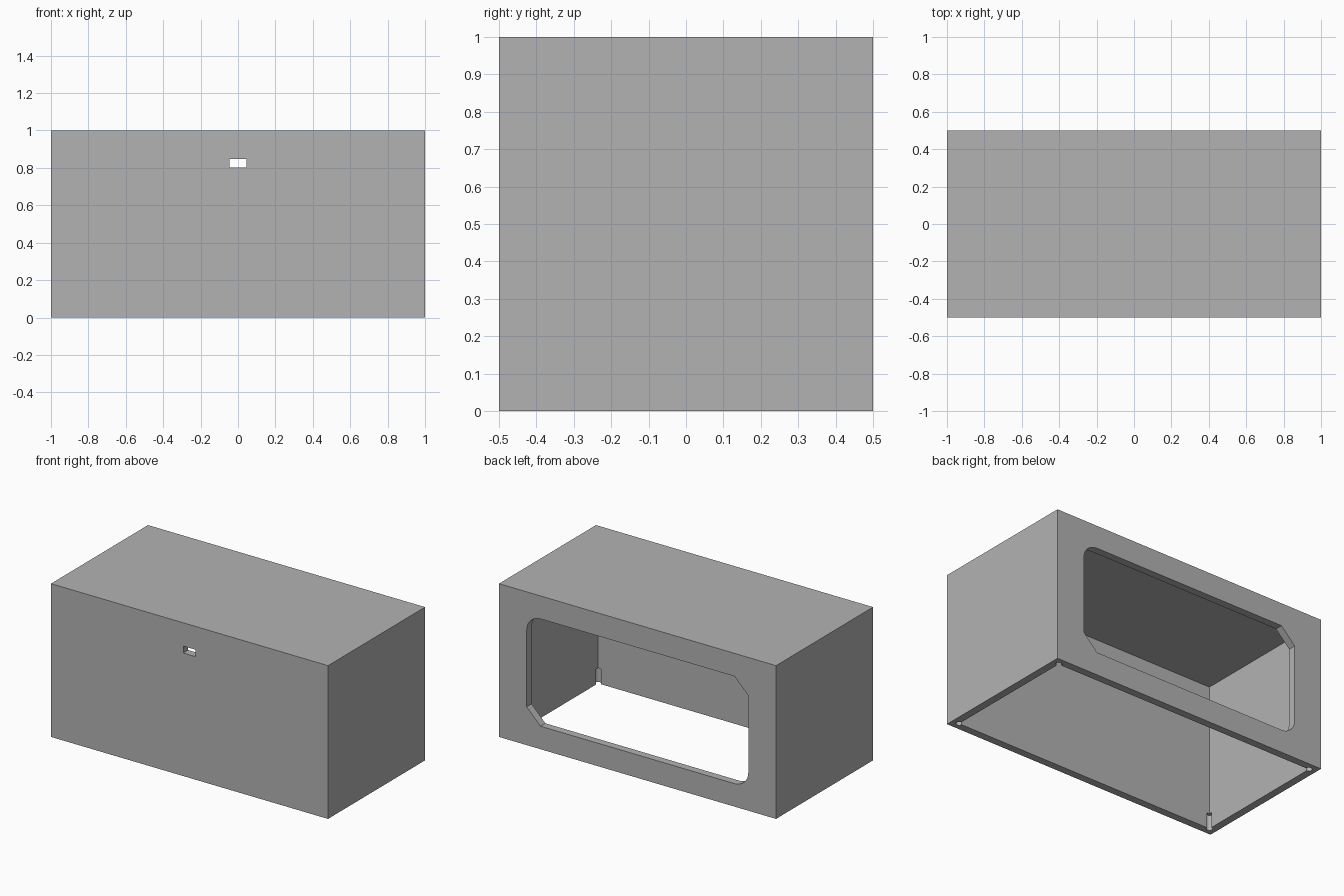
import bpy, bmesh, math
from mathutils import Vector

old = bpy.data.objects.get("Cube")
if old:
    bpy.data.objects.remove(old, do_unlink=True)

WALL = 0.05
HALF_X, HALF_Y, TOP = 1.0, 0.5, 1.0

grey = bpy.data.materials.new("plain grey")
grey.use_nodes = True
grey.diffuse_color = (0.45, 0.45, 0.45, 1)
grey.node_tree.nodes["Principled BSDF"].inputs["Base Color"].default_value = (0.45, 0.45, 0.45, 1)


def prism(name, outline, depth):
    """Extrude a closed outline of 3D points along the depth vector."""
    bm = bmesh.new()
    face = bm.faces.new([bm.verts.new(p) for p in outline])
    new = bmesh.ops.extrude_face_region(bm, geom=[face])["geom"]
    verts = [g for g in new if isinstance(g, bmesh.types.BMVert)]
    bmesh.ops.translate(bm, verts=verts, vec=Vector(depth))
    bmesh.ops.recalc_face_normals(bm, faces=bm.faces)
    mesh = bpy.data.meshes.new(name)
    bm.to_mesh(mesh)
    bm.free()
    mesh.materials.append(grey)
    obj = bpy.data.objects.new(name, mesh)
    bpy.context.collection.objects.link(obj)
    return obj


def box(name, hx, hy, z0, z1, y=0):
    corners = [(-hx, y - hy, z0), (hx, y - hy, z0), (hx, y + hy, z0), (-hx, y + hy, z0)]
    return prism(name, corners, (0, 0, z1 - z0))


def cut(target, cutter):
    """Subtract the cutter from the target and remove it."""
    cutter.hide_render = True
    bpy.context.view_layer.objects.active = target
    mod = target.modifiers.new("cut", 'BOOLEAN')
    mod.operation, mod.solver, mod.object = 'DIFFERENCE', 'EXACT', cutter
    bpy.ops.object.modifier_apply(modifier=mod.name)
    bpy.data.objects.remove(cutter, do_unlink=True)


# Outer shell, hollow and open underneath
shell = box("enclosure_shell", HALF_X, HALF_Y, 0, TOP)
cut(shell, box("cavity", HALF_X - WALL, HALF_Y - WALL, -0.2, TOP - WALL))

# Back window: two opposite corners rounded, the other two chamfered
hx, hz, r, mid = 0.8, 0.35, 0.1, 0.5
outline = []
for sx, sz, start, steps in ((1, 1, 0, 8), (-1, 1, 90, 1), (-1, -1, 180, 8), (1, -1, 270, 1)):
    for i in range(steps + 1):
        a = math.radians(start + 90 * i / steps)
        outline.append((sx * (hx - r) + r * math.cos(a), 0.4,
                        mid + sz * (hz - r) + r * math.sin(a)))
cut(shell, prism("window", outline, (0, 0.2, 0)))

# Small cable slot in the front wall
cut(shell, box("slot", 0.045, 0.1, 0.803, 0.848, y=-0.5))

# Round screw notches in the four lower inside corners
for sx in (-1, 1):
    for sy in (-1, 1):
        ring = [(sx * (HALF_X - WALL) + 0.02 * math.cos(math.tau * i / 24),
                 sy * (HALF_Y - WALL) + 0.02 * math.sin(math.tau * i / 24), -0.1) for i in range(24)]
        cut(shell, prism("notch", ring, (0, 0, 0.2)))

# Smooth the curved walls, keep the corners crisp
bpy.ops.object.select_all(action='DESELECT')
shell.select_set(True)
bpy.context.view_layer.objects.active = shell
bpy.ops.object.shade_smooth_by_angle(angle=math.radians(30))
